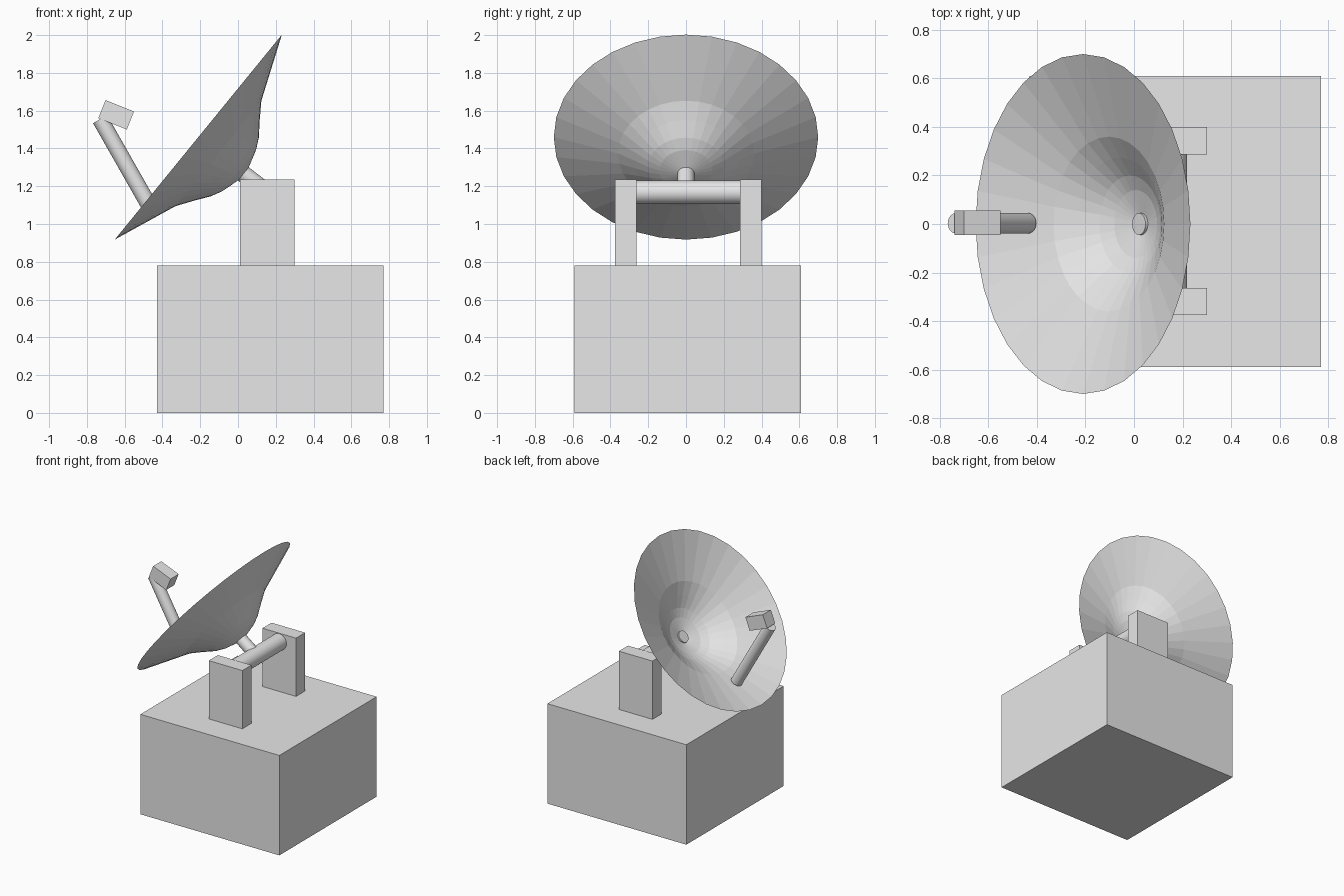
import bpy
import bmesh
import math
from mathutils import Vector, Matrix

cube = bpy.data.objects.get("Cube")
if cube:
    bpy.data.objects.remove(cube, do_unlink=True)

grey = bpy.data.materials.new("light_grey")
grey.use_nodes = True
grey.diffuse_color = (0.8, 0.8, 0.8, 1)
grey.node_tree.nodes["Principled BSDF"].inputs["Base Color"].default_value = (0.8, 0.8, 0.8, 1)


def finish(name, bm, matrix):
    """Turn a bmesh into a placed grey object."""
    mesh = bpy.data.meshes.new(name)
    bm.to_mesh(mesh)
    bm.free()
    mesh.materials.append(grey)
    obj = bpy.data.objects.new(name, mesh)
    obj.matrix_world = matrix
    bpy.context.collection.objects.link(obj)
    return obj


def box(name, center, size, tilt=0):
    bm = bmesh.new()
    bmesh.ops.create_cube(bm, size=1)
    bmesh.ops.scale(bm, vec=size, verts=bm.verts)
    return finish(name, bm, Matrix.Translation(center) @ Matrix.Rotation(tilt, 4, 'Y'))


def rod(name, start, end, radius):
    start, end = Vector(start), Vector(end)
    axis = end - start
    bm = bmesh.new()
    bmesh.ops.create_cone(bm, cap_ends=True, segments=32, radius1=radius,
                          radius2=radius, depth=axis.length)
    for f in bm.faces:
        f.smooth = len(f.verts) == 4
    for e in bm.edges:
        e.smooth = all(f.smooth for f in e.link_faces)
    turn = axis.to_track_quat('Z', 'Y').to_matrix().to_4x4()
    return finish(name, bm, Matrix.Translation((start + end) / 2) @ turn)


# Pedestal and the two upright brackets
box("pedestal", (0.17, 0.01, 0.39), (1.2, 1.2, 0.78))
for side, y in (("left", 0.343), ("right", -0.319)):
    box(side + "_bracket", (0.155, y, 1.005), (0.29, 0.112, 0.46))

# Pivot axle and neck behind the dish
rod("pivot_axle", (0.155, -0.30, 1.168), (0.155, 0.32, 1.168), 0.063)
rod("dish_neck", (0.02, 0, 1.272), (0.155, 0, 1.168), 0.045)

# Dish: a (radius, depth) profile spun around its tilted axis
profile = [(0.70, 0), (0.36, 0.137), (0.275, 0.195), (0.20, 0.25),
           (0.14, 0.28), (0.045, 0.308), (0, 0.31)]
bm = bmesh.new()
points = [bm.verts.new((r, 0, -d)) for r, d in profile]
edges = [bm.edges.new(pair) for pair in zip(points, points[1:])]
bmesh.ops.spin(bm, geom=points + edges, cent=(0, 0, 0), axis=(0, 0, 1),
               angle=math.tau, steps=32, use_merge=True)
bmesh.ops.remove_doubles(bm, verts=bm.verts, dist=0.0005)
bmesh.ops.recalc_face_normals(bm, faces=bm.faces)
finish("dish", bm, Matrix.Translation((-0.21, 0, 1.46))
       @ Matrix.Rotation(-math.atan2(0.775, 0.632), 4, 'Y'))

# Feed arm and receiver in front of the dish
rod("feed_arm", (-0.73, 0.003, 1.555), (-0.44, 0.003, 1.045), 0.043)
box("receiver", (-0.645, 0.005, 1.578), (0.162, 0.10, 0.103), math.radians(21.8))
